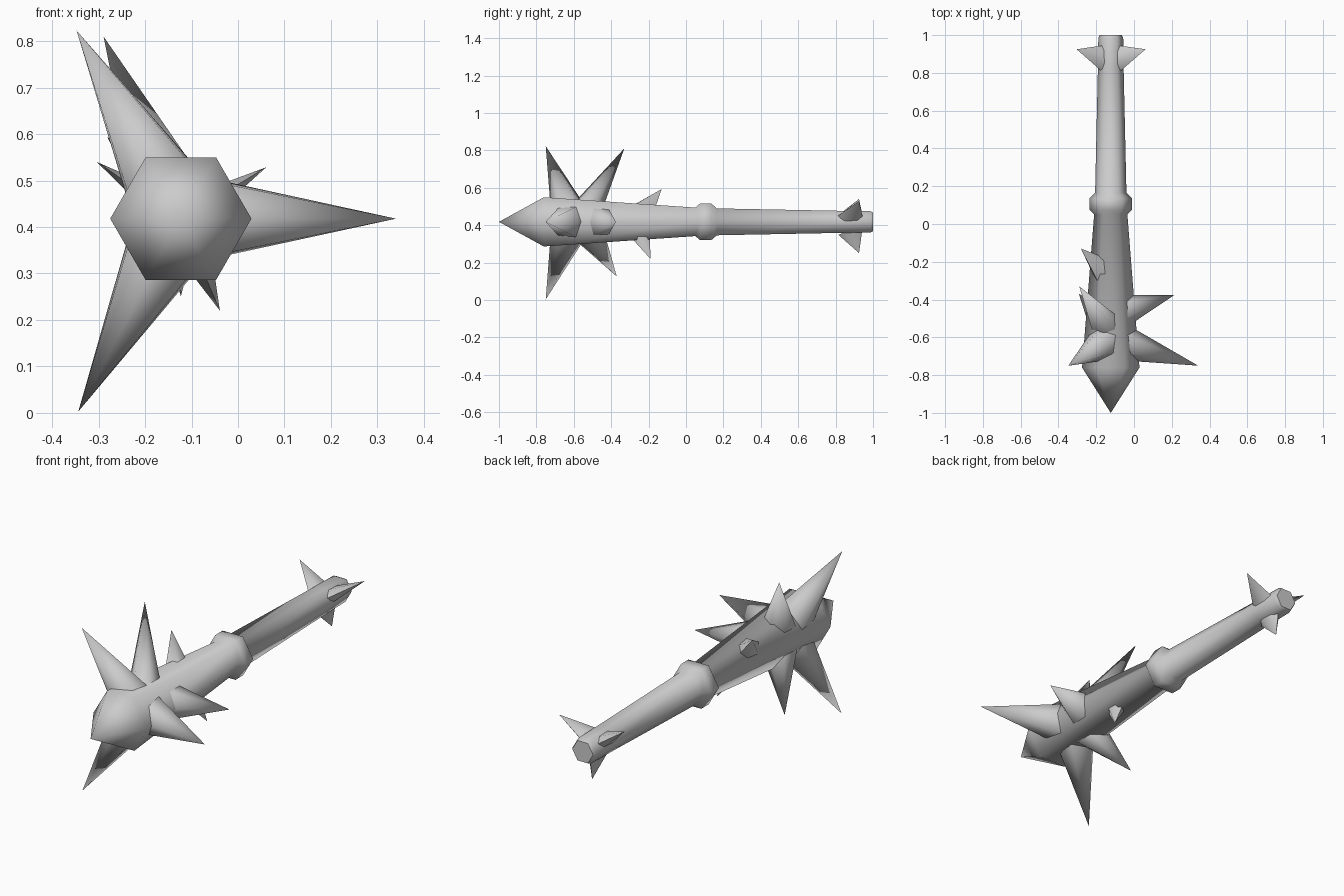
import bpy, bmesh, math
from mathutils import Vector

if "Cube" in bpy.data.objects:
    bpy.data.objects.remove(bpy.data.objects["Cube"], do_unlink=True)

AXIS_X, AXIS_Z, SIDES = -0.123, 0.418, 6

grey = bpy.data.materials.new("plain_grey")
grey.use_nodes = True
COLOUR = (0.6, 0.6, 0.6, 1)
grey.diffuse_color = COLOUR
grey.node_tree.nodes["Principled BSDF"].inputs["Base Color"].default_value = COLOUR


def finish(name, bm):
    """Turn a bmesh into a smooth object with sharp caps."""
    bmesh.ops.recalc_face_normals(bm, faces=bm.faces)
    mesh = bpy.data.meshes.new(name)
    bm.to_mesh(mesh)
    bm.free()
    mesh.materials.append(grey)
    ob = bpy.data.objects.new(name, mesh)
    bpy.context.collection.objects.link(ob)
    bpy.ops.object.select_all(action="DESELECT")
    ob.select_set(True)
    bpy.context.view_layer.objects.active = ob
    bpy.ops.object.shade_smooth_by_angle(angle=math.radians(65))


def ring(bm, centre, u, v):
    turns = [math.tau * i / SIDES for i in range(SIDES)]
    return [bm.verts.new(centre + u * math.cos(t) + v * math.sin(t)) for t in turns]


def bridge(bm, a, b):
    for i in range(SIDES):
        j = (i + 1) % SIDES
        bm.faces.new((a[i], a[j], b[j], b[i]))


def fan(bm, loop, tip):
    for i in range(SIDES):
        bm.faces.new((loop[i], loop[(i + 1) % SIDES], tip))


def radial(angle, distance, y):
    a = math.radians(angle)
    return Vector((AXIS_X + distance * math.cos(a), y, AXIS_Z + distance * math.sin(a)))


def shaft(name, profile):
    """Six-sided body from (y, radius) pairs, pointed at the front."""
    bm = bmesh.new()
    tip = bm.verts.new(radial(0, 0, -1))
    loops = [ring(bm, radial(0, 0, y), Vector((r, 0, 0)), Vector((0, 0, r))) for y, r in profile]
    fan(bm, loops[0], tip)
    for a, b in zip(loops, loops[1:]):
        bridge(bm, a, b)
    bm.faces.new(loops[-1])
    finish(name, bm)


def spike(name, angle, base_y, radius, tip_y, reach, flat=1.0, root=0.07):
    """Leaning six-sided cone rooted inside the shaft."""
    base, tip = radial(angle, root, base_y), radial(angle, reach, tip_y)
    axis = (tip - base).normalized()
    u = Vector((0, 1, 0))
    u = (u - axis * u.dot(axis)).normalized()
    v = axis.cross(u)
    bm = bmesh.new()
    loop = ring(bm, base, u * radius, v * radius * flat)
    fan(bm, loop, bm.verts.new(tip))
    bm.faces.new(loop)
    finish(name, bm)


# Club head, collar and grip
shaft("club_shaft", [(-0.76, 0.152), (0.05, 0.088), (0.075, 0.113), (0.135, 0.113),
                     (0.165, 0.083), (0.83, 0.068), (0.985, 0.066), (1.0, 0.058)])

# Large spikes round the head
for label, angle in (("left", 0), ("upper", 119), ("lower", 242)):
    spike("large_spike_" + label, angle, -0.63, 0.095, -0.75, 0.463 if angle < 200 else 0.47)

# Medium spikes behind them
spike("medium_spike_left", 0, -0.457, 0.085, -0.375, 0.338)
spike("medium_spike_upper", 113, -0.53, 0.08, -0.33, 0.426)
spike("medium_spike_lower", 240, -0.52, 0.085, -0.37, 0.338)

# Small spikes near the collar
spike("small_spike_upper", 132, -0.25, 0.075, -0.13, 0.236, 0.75, 0.055)
spike("small_spike_lower", 293, -0.25, 0.06, -0.19, 0.215, 0.75, 0.055)

# Flattened spikes round the pommel
for label, angle, reach in (("left", 31, 0.215), ("right", 146, 0.218), ("lower", 270, 0.167)):
    spike("pommel_spike_" + label, angle, 0.88, 0.07, 0.925, reach, 0.5, 0.045)
